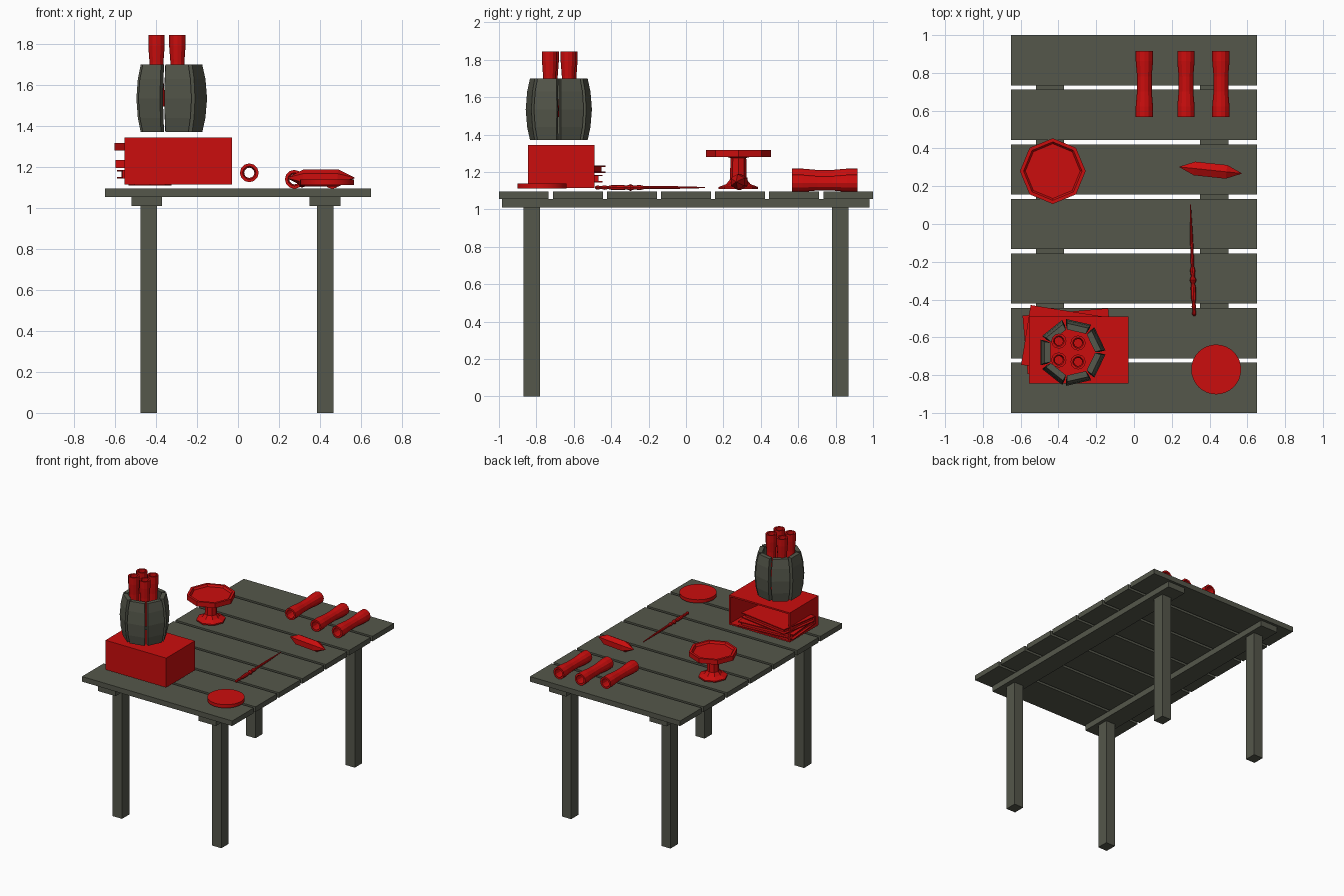
import bpy, bmesh, math
from mathutils import Matrix, Vector

if "Cube" in bpy.data.objects:
    bpy.data.objects.remove(bpy.data.objects["Cube"])


def material(name, rgb):
    m = bpy.data.materials.new(name)
    m.diffuse_color = (*rgb, 1)
    m.use_nodes = True
    m.node_tree.nodes["Principled BSDF"].inputs["Base Color"].default_value = m.diffuse_color
    return m


WOOD = material("dark_wood", (0.09, 0.095, 0.07))
RED = material("red", (0.6, 0.004, 0.004))


def finish(name, bm, mat, matrix=Matrix(), smooth=False):
    bmesh.ops.recalc_face_normals(bm, faces=bm.faces)
    me = bpy.data.meshes.new(name)
    bm.to_mesh(me)
    bm.free()
    me.materials.append(mat)
    ob = bpy.data.objects.new(name, me)
    ob.matrix_world = matrix
    bpy.context.collection.objects.link(ob)
    if smooth:
        bpy.ops.object.select_all(action='DESELECT')
        ob.select_set(True)
        bpy.context.view_layer.objects.active = ob
        bpy.ops.object.shade_smooth_by_angle(angle=math.radians(35))
    return ob


def boxes(name, specs, mat, matrix=Matrix()):
    """One object from (x0, x1, y0, y1, z0, z1) blocks."""
    bm = bmesh.new()
    for x0, x1, y0, y1, z0, z1 in specs:
        m = Matrix.Translation(((x0 + x1) / 2, (y0 + y1) / 2, (z0 + z1) / 2))
        bmesh.ops.create_cube(bm, size=1, matrix=m @ Matrix.Diagonal((x1 - x0, y1 - y0, z1 - z0, 1)))
    return finish(name, bm, mat, matrix)


def lathe(name, profile, n, mat, matrix=Matrix(), loop=False, smooth=False):
    """Spin (r, z) points around z; capped ends, or a closed loop for tubes."""
    bm = bmesh.new()
    rings = [[bm.verts.new((r * math.cos(a), r * math.sin(a), z))
              for a in (2 * math.pi * i / n for i in range(n))] for r, z in profile]
    pairs = list(zip(rings, rings[1:] + rings[:1]))
    for a, b in (pairs if loop else pairs[:-1]):
        for i in range(n):
            j = (i + 1) % n
            bm.faces.new((a[i], a[j], b[j], b[i]))
    if not loop:
        bm.faces.new(rings[0])
        bm.faces.new(rings[-1])
    return finish(name, bm, mat, matrix, smooth)


def move(x, y, z, axis='Z', deg=0):
    return Matrix.Translation((x, y, z)) @ Matrix.Rotation(math.radians(deg), 4, axis)


# Table: seven planks, two rails, four legs
for i in range(7):
    y = -1 + i * 0.289
    boxes(f"plank_{i + 1}", [(-0.65, 0.65, y, y + 0.266, 1.055, 1.095)], WOOD)
for side, x in (("left", -0.445), ("right", 0.425)):
    boxes(f"{side}_rail", [(x - 0.075, x + 0.075, -0.985, 0.98, 1.01, 1.055)], WOOD)
for side, x in (("left", -0.435), ("right", 0.425)):
    for end, y in (("front", -0.825), ("back", 0.825)):
        boxes(f"{end}_{side}_leg", [(x - 0.04, x + 0.04, y - 0.045, y + 0.045, 0, 1.01)], WOOD)

# Open-backed box
X0, X1, Y0, Y1, Z0, Z1, T = -0.555, -0.03, -0.845, -0.49, 1.115, 1.345, 0.012
boxes("open_box", [(X0, X1, Y0, Y1, Z0, Z0 + T), (X0, X1, Y0, Y1, Z1 - T, Z1),
                   (X0, X1, Y0, Y0 + T, Z0, Z1), (X0, X0 + T, Y0, Y1, Z0, Z1),
                   (X1 - T, X1, Y0, Y1, Z0, Z1)], RED)

# Two books: covers, spine and pages
for name, cx, cy, z, w, d, ang in (("lower_book", -0.35, -0.62, 1.145, 0.455, 0.31, 5),
                                   ("upper_book", -0.365, -0.62, 1.195, 0.42, 0.32, -9)):
    w, d = w / 2, d / 2
    boxes(name, [(-w, w, -d, d, 0, 0.007), (-w, w, -d, d, 0.033, 0.04),
                 (-w, w, -d, -d + 0.008, 0.007, 0.033),
                 (-w + 0.02, w - 0.02, -d + 0.008, d - 0.02, 0.007, 0.033)], RED, move(cx, cy, z, 'Z', ang))

# Barrel of seven bowed staves
LEVELS = ((1.37, 0.145, 0.057), (1.44, 0.159, 0.064), (1.535, 0.166, 0.068),
          (1.63, 0.159, 0.064), (1.70, 0.145, 0.057))
for k in range(7):
    bm = bmesh.new()
    rings = [[bm.verts.new(p) for p in ((r, -h, z), (r, h, z), (r - 0.032, h * 0.9, z), (r - 0.032, -h * 0.9, z))]
             for z, r, h in LEVELS]
    for a, b in zip(rings, rings[1:]):
        for i in range(4):
            j = (i + 1) % 4
            bm.faces.new((a[i], a[j], b[j], b[i]))
    bm.faces.new(rings[0])
    bm.faces.new(rings[-1])
    finish(f"barrel_stave_{k + 1}", bm, WOOD, move(-0.33, -0.68, 0, 'Z', 180 + k * 360 / 7))

# Scroll tubes: pinched, hollow
OUTER = [(0.046, -0.175), (0.046, -0.12), (0.039, -0.04), (0.039, 0.04), (0.046, 0.12), (0.046, 0.175)]
TUBE = OUTER + [(r - 0.014, z) for r, z in reversed(OUTER)]
for i, (x, z) in enumerate(((0.055, 1.172), (0.275, 1.14), (0.46, 1.14))):
    lathe(f"lying_scroll_{i + 1}", TUBE, 12, RED, move(x, 0.742, z, 'X', 90), True)
STANDING = [(r * 0.87, z) for r, z in TUBE]
for i, (x, y) in enumerate(((-0.398, -0.62), (-0.296, -0.63), (-0.398, -0.72), (-0.296, -0.73))):
    lathe(f"standing_scroll_{i + 1}", STANDING, 12, RED, move(x, y, 1.67), True)

# Footed dish with a shallow recess
lathe("footed_dish", [(0.105, 1.11), (0.105, 1.12), (0.065, 1.135), (0.045, 1.16), (0.042, 1.275),
                      (0.06, 1.28), (0.174, 1.28), (0.174, 1.317), (0.155, 1.317), (0.145, 1.302)],
      8, RED, move(-0.43, 0.28, 0))

# Round disc
lathe("round_disc", [(0.132, 1.112), (0.132, 1.138)], 32, RED, move(0.435, -0.77, 0), smooth=True)

# Turned wand, handle towards the front
lathe("wand", [(0.005, 0), (0.011, 0.01), (0.008, 0.035), (0.012, 0.05), (0.008, 0.07), (0.013, 0.09),
               (0.014, 0.15), (0.010, 0.17), (0.018, 0.19), (0.010, 0.21), (0.014, 0.24), (0.009, 0.26),
               (0.008, 0.40), (0.003, 0.59)], 8, RED, move(0.319, -0.487, 1.117, 'Z', 2) @ Matrix.Rotation(-math.pi / 2, 4, 'X'))

# Six-sided crystal lying on its side
lathe("crystal", [(0.002, -0.165), (0.042, -0.085), (0.042, 0.085), (0.002, 0.165)], 6, RED,
      move(0.405, 0.285, 1.147, 'Z', -6) @ Matrix.Rotation(math.pi / 2, 4, 'Y'))
